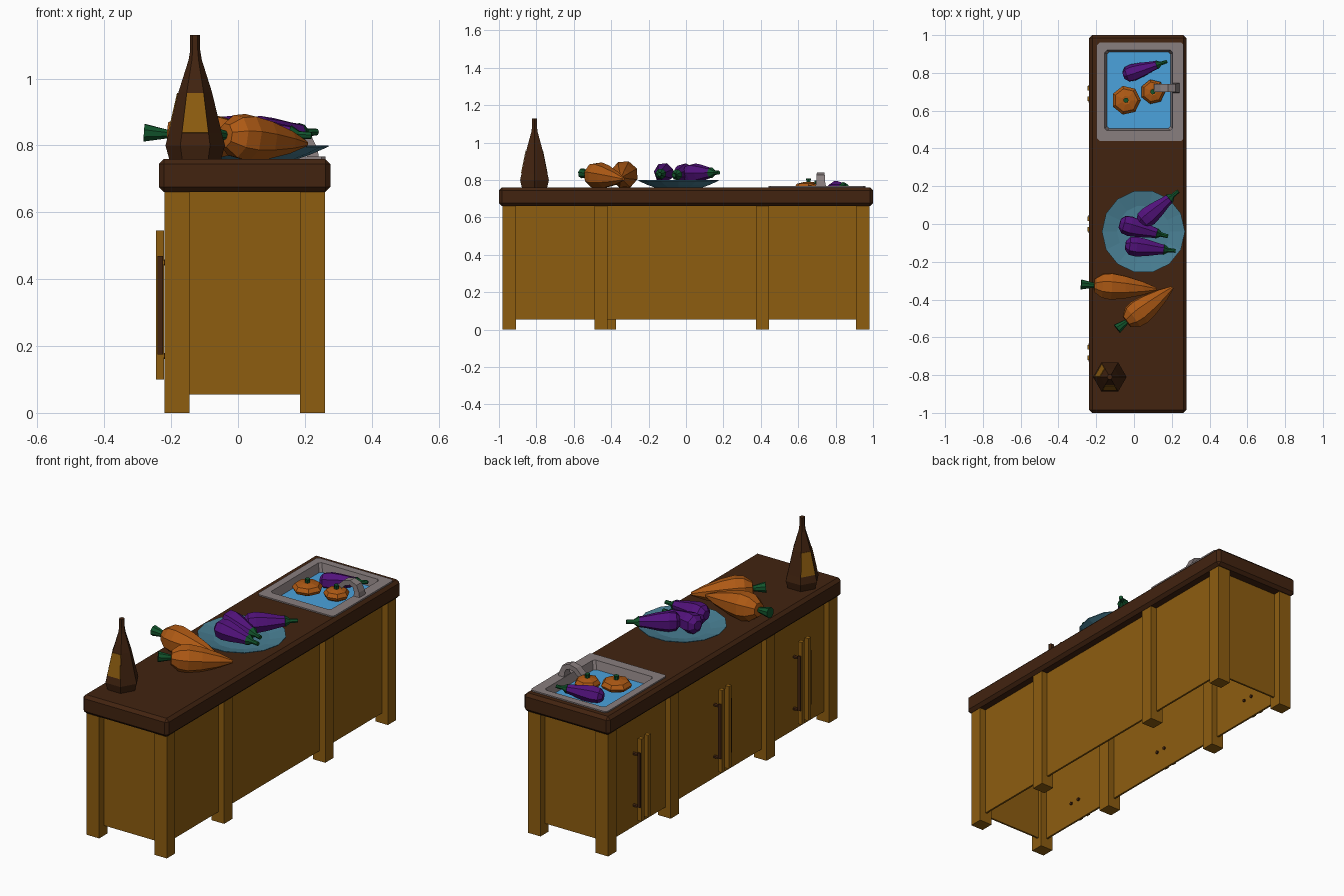
import bpy, bmesh, math
from mathutils import Vector

if "Cube" in bpy.data.objects:
    bpy.data.objects.remove(bpy.data.objects["Cube"])


def mat(name, r, g, b):
    m = bpy.data.materials.new(name)
    m.diffuse_color = (r, g, b, 1)
    m.use_nodes = True
    m.node_tree.nodes["Principled BSDF"].inputs["Base Color"].default_value = m.diffuse_color
    return m


WOOD = mat("golden wood", .27, .11, .005)
DARK = mat("dark brown", .054, .017, .005)
STEEL = mat("sink grey", .25, .21, .21)
WATER = mat("water blue", .07, .36, .72)
PLATE = mat("plate blue", .065, .21, .29)
ORANGE = mat("orange", .42, .10, .007)
PURPLE = mat("purple", .085, .006, .20)
GREEN = mat("leaf green", .006, .09, .025)


def finish(name, bm, mats):
    bmesh.ops.recalc_face_normals(bm, faces=bm.faces[:])
    me = bpy.data.meshes.new(name)
    bm.to_mesh(me)
    bm.free()
    for m in mats:
        me.materials.append(m)
    ob = bpy.data.objects.new(name, me)
    bpy.context.collection.objects.link(ob)
    return ob


def box(name, x0, x1, y0, y1, z0, z1, m):
    bm = bmesh.new()
    bmesh.ops.create_cube(bm, size=1)
    for v in bm.verts:
        v.co = ((x0 + x1) / 2 + v.co.x * (x1 - x0),
                (y0 + y1) / 2 + v.co.y * (y1 - y0),
                (z0 + z1) / 2 + v.co.z * (z1 - z0))
    return finish(name, bm, [m])


def bridge(bm, rings, caps=(True, True), seg_mats=None):
    """Skin a list of equal vertex rings; seg_mats gives a material per segment."""
    n = len(rings[0])
    for k, (a, b) in enumerate(zip(rings, rings[1:])):
        for i in range(n):
            j = (i + 1) % n
            f = bm.faces.new((a[i], a[j], b[j], b[i]))
            f.material_index = seg_mats[k] if seg_mats else 0
    if caps[0]:
        bm.faces.new(rings[0][::-1]).material_index = seg_mats[0] if seg_mats else 0
    if caps[1]:
        bm.faces.new(rings[-1]).material_index = seg_mats[-1] if seg_mats else 0


def lathe(name, profile, start, end, sides, mats, seg_mats=None, turn=0):
    """Turn a profile of (radius, distance) round the axis start -> end."""
    start, axis = Vector(start), Vector(end) - Vector(start)
    q = Vector((0, 0, 1)).rotation_difference(axis)
    bm = bmesh.new()
    rings = []
    for r, h in profile:
        ring = []
        for i in range(sides):
            a = turn + math.tau * i / sides
            ring.append(bm.verts.new(start + q @ Vector((r * math.cos(a), r * math.sin(a), h * axis.length))))
        rings.append(ring)
    bridge(bm, rings, seg_mats=seg_mats)
    return finish(name, bm, mats)


# Countertop with chamfered edges and a pocket for the sink
top = box("countertop", -.237, .277, -1, 1, .66, .76, DARK)
bev = top.modifiers.new("chamfer", "BEVEL")
bev.width, bev.segments = .016, 1
cutter = box("sink_cutter", -.165, .215, .485, .93, .705, .9, DARK)
cutter.hide_render = True
cutter.hide_set(True)
cut = top.modifiers.new("sink hole", "BOOLEAN")
cut.operation, cut.object, cut.solver = "DIFFERENCE", cutter, "EXACT"

# Legs: left row and right row
for side, x0, x1, starts in (("left", -.22, -.145, (-.98, -.445, .375, .91)),
                             ("right", .185, .26, (-.98, -.49, .375, .91))):
    for i, y in enumerate(starts):
        box(f"{side}_leg_{i + 1}", x0, x1, y, y + .07, 0, .665, WOOD)

# Cabinet panels, open underneath
box("left_panel", -.19, -.18, -.94, .94, .055, .662, WOOD)
box("right_panel", .215, .225, -.94, .94, .055, .662, WOOD)
box("front_panel", -.18, .215, -.94, -.93, .055, .662, WOOD)
box("back_panel", -.18, .215, .93, .94, .055, .662, WOOD)

# Paired door handles with dark grips and posts
for k, yc in enumerate((-.68, 0, .69)):
    for s in (-1, 1):
        tag = f"{k + 1}_{'near' if s < 0 else 'far'}"
        y = yc + s * .028
        box("handle_bar_" + tag, -.245, -.222, y - .012, y + .012, .10, .545, WOOD)
        g = y + s * .015
        box("handle_grip_" + tag, -.241, -.225, g - .004, g + .004, .175, .47, DARK)
        for n, z in enumerate((.17, .45)):
            lathe(f"handle_post_{tag}_{n + 1}", [(.009, 0), (.009, 1)],
                  (-.172, y, z), (-.232, y, z), 6, [DARK])

# Sink rim and sloping basin walls from nested rectangles
bm = bmesh.new()
rings = []
for x0, x1, y0, y1, z in ((-.195, .262, .44, .96, .758), (-.195, .262, .44, .96, .767),
                          (-.155, .205, .495, .92, .767), (-.14, .19, .508, .908, .712)):
    c = .012
    pts = ((x0 + c, y0), (x1 - c, y0), (x1, y0 + c), (x1, y1 - c),
           (x1 - c, y1), (x0 + c, y1), (x0, y1 - c), (x0, y0 + c))
    if z < .767 and x0 > -.19 or x0 > -.16:
        pts = [(min(max(px, x0), x1), min(max(py, y0), y1)) for px, py in pts]
    rings.append([bm.verts.new((px, py, z)) for px, py in pts])
bridge(bm, rings, caps=(False, True))
finish("sink_basin", bm, [STEEL])
box("sink_water", -.143, .193, .505, .911, .714, .722, WATER)

# Faucet: a square bar swept along an arch
bm = bmesh.new()
rings = []
for x, z, t, w, ang in ((.225, .76, .018, .028, 90), (.222, .79, .015, .024, 95),
                        (.21, .817, .014, .022, 130), (.18, .828, .013, .02, 175),
                        (.145, .818, .013, .02, 205), (.118, .792, .014, .02, 240)):
    a = math.radians(ang + 90)
    nx, nz = math.cos(a) * t, math.sin(a) * t
    rings.append([bm.verts.new(p) for p in ((x + nx, .72 - w, z + nz), (x + nx, .72 + w, z + nz),
                                            (x - nx, .72 + w, z - nz), (x - nx, .72 - w, z - nz))])
bridge(bm, rings)
finish("faucet", bm, [STEEL])

# Bottle: six sided, with a label inlaid on two sides
prof = [(.078, 0), (.089, .04), (.080, .075), (.050, .20), (.020, .295), (.015, .325), (.015, .37)]
bottle = lathe("bottle", [(r, h / .37) for r, h in prof], (-.128, -.81, .76), (-.128, -.81, 1.13), 6, [DARK])
bm = bmesh.new()
for a in (-90, 150):
    d = math.radians(a)
    n = Vector((math.cos(d), math.sin(d), 0))
    t = Vector((-n.y, n.x, 0))
    vs = []
    for r, z, s in ((.079, .838, -1), (.079, .838, 1), (.0515, .957, 1), (.0515, .957, -1)):
        vs.append(bm.verts.new(Vector((-.128, -.81, z)) + n * (r * .866 + .002) + t * s * r * .49))
    face = bm.faces.new(vs)
me = finish("bottle_label", bm, [WOOD])
sol = me.modifiers.new("thickness", "SOLIDIFY")
sol.thickness, sol.offset = .003, 0

# Plate: shallow flared dish
lathe("plate", [(.13, 0), (.17, .35), (.22, .9), (.22, 1), (.14, .55), (.02, .5)],
      (.05, -.04, .76), (.05, -.04, .80), 14, [PLATE])


# Vegetables: body with a green cap or leaf at one end
def eggplant(name, start, end, r):
    lathe(name, [(r * .45, 0), (r * .9, .08), (r, .22), (r * .85, .42), (r * .58, .66), (r * .5, .76),
                 (r * .55, .765), (r * .22, .86), (r * .2, 1)],
          start, end, 7, [PURPLE, GREEN], [0, 0, 0, 0, 0, 1, 1, 1])


def carrot(name, start, end, r):
    lathe(name, [(.028, 0), (.014, .17), (r * .5, .175), (r * .9, .28), (r, .40), (r * .85, .58),
                 (r * .5, .82), (.008, 1)],
          start, end, 8, [GREEN, ORANGE], [0, 1, 1, 1, 1, 1, 1], turn=.39)


def pumpkin(name, x, y, z, r):
    h = .062
    lathe(name, [(r * .4, 0), (r * .9, .3), (r, .55), (r * .8, .85), (r * .3, 1), (.012, .98),
                 (.012, 1.15), (.014, 1.3)],
          (x, y, z), (x, y, z + h), 7, [ORANGE, GREEN], [0, 0, 0, 0, 0, 1, 1])


eggplant("plate_eggplant_1", (-.075, .005, .838), (.18, -.065, .825), .055)
eggplant("plate_eggplant_2", (-.045, -.112, .842), (.22, -.142, .83), .054)
eggplant("plate_eggplant_3", (.03, .005, .835), (.235, .175, .84), .054)
eggplant("sink_eggplant", (-.055, .785, .745), (.175, .86, .77), .046)
carrot("carrot_1", (-.28, -.32, .838), (.12, -.345, .815), .075)
carrot("carrot_2", (-.09, -.555, .836), (.205, -.335, .805), .073)
pumpkin("pumpkin_1", -.042, .655, .728, .078)
pumpkin("pumpkin_2", .10, .70, .716, .066)
